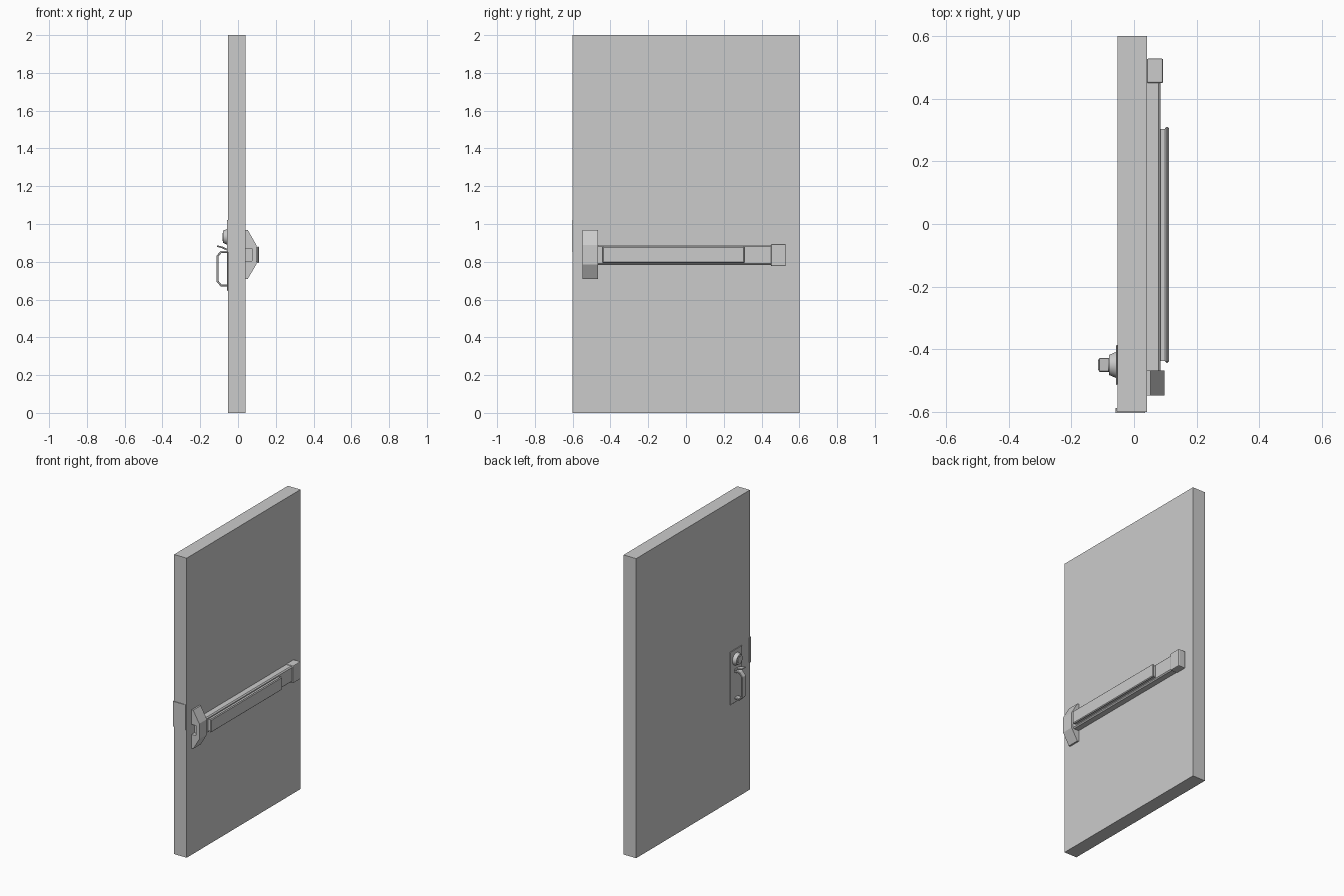
import bpy, bmesh, math
from mathutils import Matrix

if "Cube" in bpy.data.objects:
    bpy.data.objects.remove(bpy.data.objects["Cube"])


def finish(name, bm):
    bmesh.ops.recalc_face_normals(bm, faces=bm.faces)
    mesh = bpy.data.meshes.new(name)
    bm.to_mesh(mesh)
    bm.free()
    ob = bpy.data.objects.new(name, mesh)
    bpy.context.collection.objects.link(ob)
    return ob


def box(name, x, y, z):
    return extrude_y(name, [(x[0], z[0]), (x[1], z[0]), (x[1], z[1]), (x[0], z[1])], *y)


def extrude_y(name, pts, y0, y1):
    """Extrude an x-z profile along y."""
    bm = bmesh.new()
    face = bm.faces.new([bm.verts.new((x, y0, z)) for x, z in pts])
    new = bmesh.ops.extrude_face_region(bm, geom=[face])["geom"]
    bmesh.ops.translate(bm, vec=(0, y1 - y0, 0),
                        verts=[v for v in new if isinstance(v, bmesh.types.BMVert)])
    return finish(name, bm)


def bevel(ob, width, segments=1):
    m = ob.modifiers.new("Bevel", "BEVEL")
    m.width, m.segments = width, segments
    m.limit_method = "ANGLE"


def cone_x(name, x0, x1, r0, r1, y, z):
    """Round part with its axis along x, radius r0 at x0 and r1 at x1."""
    bm = bmesh.new()
    mat = Matrix.Translation(((x0 + x1) / 2, y, z)) @ Matrix.Rotation(-math.pi / 2, 4, "Y")
    bmesh.ops.create_cone(bm, cap_ends=True, segments=32, radius1=r0, radius2=r1,
                          depth=abs(x1 - x0), matrix=mat)
    for f in bm.faces:
        f.smooth = len(f.verts) == 4
    ob = finish(name, bm)
    ob.data.set_sharp_from_angle(angle=math.radians(35))
    return ob


# Door leaf
BACK, FACE = -0.052, 0.041
box("door_leaf", (BACK, FACE), (-0.6, 0.6), (0, 2))

# Latch housing with sloped ends and a latch opening in its outer side
housing = extrude_y("latch_housing", [
    (FACE, 0.71), (0.052, 0.71), (0.097, 0.786), (0.097, 0.889),
    (0.052, 0.968), (FACE, 0.968)], -0.547, -0.467)
cutter = box("latch_opening_cutter", (0.03, 0.073), (-0.56, -0.515), (0.803, 0.87))
cutter.hide_render = True
cutter.hide_viewport = True
cut = housing.modifiers.new("Opening", "BOOLEAN")
cut.operation, cut.object, cut.solver = "DIFFERENCE", cutter, "EXACT"

# Push bar: chamfered rail, narrow neck, chamfered pad, end cap
extrude_y("bar_rail", [
    (FACE, 0.784), (0.078, 0.784), (0.085, 0.791), (0.085, 0.882),
    (0.078, 0.889), (FACE, 0.889)], -0.47, 0.46)
box("pad_neck", (0.083, 0.102), (-0.438, 0.303), (0.798, 0.875))
pad = box("push_pad", (0.099, 0.112), (-0.443, 0.31), (0.793, 0.881))
bevel(pad, 0.005)
cap = box("bar_end_cap", (FACE, 0.093), (0.45, 0.528), (0.777, 0.894))
bevel(cap, 0.005, 2)

# Latch edge plate with a bent lip
box("edge_plate", (-0.055, 0.035), (-0.604, -0.598), (0.853, 1.02))
extrude_y("edge_plate_lip", [(-0.059, 0.853), (-0.054, 0.853),
                             (-0.054, 1.02), (-0.059, 1.02)], -0.604, -0.588)

# Outside trim: backplate, lock cylinder, pull handle, thumb lever
Y = -0.45
plate = box("trim_plate", (-0.057, BACK), (Y - 0.064, Y + 0.064), (0.645, 1.0))
bevel(plate, 0.003)
cone_x("cylinder_collar", -0.056, -0.08, 0.042, 0.032, Y, 0.932)
cone_x("cylinder_core", -0.079, -0.083, 0.022, 0.021, Y, 0.932)

outer = [(-0.055, 0.858), (-0.092, 0.858), (-0.115, 0.83),
         (-0.115, 0.697), (-0.092, 0.669), (-0.055, 0.669)]
inner = [(-0.055, 0.68), (-0.088, 0.68), (-0.104, 0.70),
         (-0.104, 0.827), (-0.088, 0.847), (-0.055, 0.847)]
handle = extrude_y("pull_handle", outer + inner, Y - 0.018, Y + 0.018)
bevel(handle, 0.002)
lever = extrude_y("thumb_lever", [
    (-0.055, 0.858), (-0.085, 0.872), (-0.112, 0.879), (-0.112, 0.887),
    (-0.083, 0.881), (-0.055, 0.868)], Y - 0.022, Y + 0.022)
bevel(lever, 0.002)
